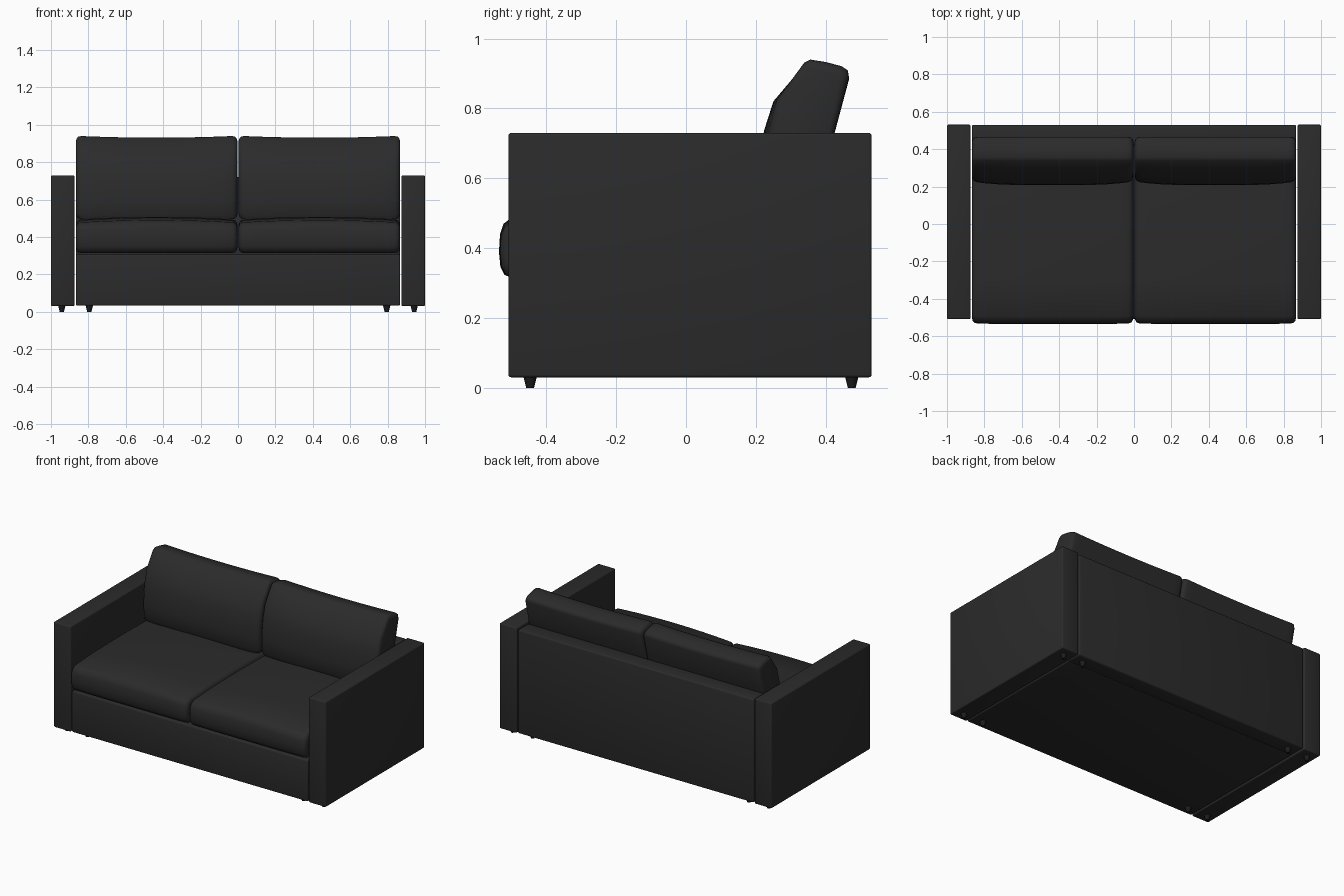
import bpy, bmesh
from mathutils import Vector

if "Cube" in bpy.data.objects:
    bpy.data.objects.remove(bpy.data.objects["Cube"])


def material(name, v):
    m = bpy.data.materials.new(name)
    m.diffuse_color = (v, v, v, 1)
    m.use_nodes = True
    m.node_tree.nodes["Principled BSDF"].inputs["Base Color"].default_value = m.diffuse_color
    return m


FABRIC = material("charcoal_fabric", 0.024)
DARK = material("dark_feet", 0.012)


def finish(bm, name, mat, smooth=40):
    bmesh.ops.recalc_face_normals(bm, faces=bm.faces)
    me = bpy.data.meshes.new(name)
    bm.to_mesh(me)
    bm.free()
    ob = bpy.data.objects.new(name, me)
    bpy.context.collection.objects.link(ob)
    me.materials.append(mat)
    bpy.ops.object.select_all(action='DESELECT')
    ob.select_set(True)
    bpy.context.view_layer.objects.active = ob
    bpy.ops.object.shade_smooth_by_angle(angle=smooth * 3.14159 / 180)
    return ob


def panel(name, lo, hi, r=0.008):
    """Upholstered box between two corners with softened edges."""
    bm = bmesh.new()
    bmesh.ops.create_cube(bm, size=1)
    lo, hi = Vector(lo), Vector(hi)
    for v in bm.verts:
        v.co = (lo + hi) / 2 + v.co * (hi - lo)
    bmesh.ops.bevel(bm, geom=bm.edges[:], offset=r, segments=3,
                    profile=0.5, affect='EDGES')
    return finish(bm, name, FABRIC)


def cushion(name, profile, x0, x1, lift, belly):
    """Loft a (y, z) profile along x, with rounded ends and a soft crown."""
    bm = bmesh.new()
    ys, zs = zip(*profile)
    cy, cz = (min(ys) + max(ys)) / 2, (min(zs) + max(zs)) / 2
    hy, hz = (max(ys) - min(ys)) / 2, (max(zs) - min(zs)) / 2
    ends = [(0, 0.026), (0.004, 0.013), (0.012, 0.004), (0.028, 0)]
    w = x1 - x0
    stations = [(x0 + a, d) for a, d in ends]
    stations += [(x0 + w * i / 12, 0) for i in range(1, 12)]
    stations += [(x1 - a, d) for a, d in reversed(ends)]
    rings = []
    for x, d in stations:
        u = 2 * (x - x0) / w - 1
        ring = []
        for y, z in profile:
            top = max(0, (z - cz) / hz)
            front = max(0, (cy - y) / hy)
            yy = cy + (y - cy) * (1 - d / hy) + belly * front * u ** 4
            zz = cz + (z - cz) * (1 - d / hz) + lift * top * (1 - u * u)
            ring.append(bm.verts.new((x, yy, zz)))
        rings.append(ring)
    n = len(profile)
    for a, b in zip(rings, rings[1:]):
        for i in range(n):
            j = (i + 1) % n
            bm.faces.new((a[i], a[j], b[j], b[i]))
    bm.faces.new(rings[0])
    bm.faces.new(rings[-1])
    return finish(bm, name, FABRIC, 50)


def foot(name, x, y):
    """Small tapered foot, narrow end on the floor."""
    bm = bmesh.new()
    bmesh.ops.create_cone(bm, cap_ends=True, segments=16, radius1=0.011,
                          radius2=0.021, depth=0.04)
    bmesh.ops.translate(bm, verts=bm.verts, vec=(x, y, 0.02))
    return finish(bm, name, DARK)


SEAT = [(-0.495, 0.314), (-0.519, 0.324), (-0.531, 0.348), (-0.535, 0.39),
        (-0.532, 0.435), (-0.522, 0.46), (-0.495, 0.477), (-0.3, 0.488),
        (0.0, 0.492), (0.25, 0.488), (0.39, 0.482), (0.408, 0.465),
        (0.41, 0.33), (0.395, 0.314)]
BACK = [(0.225, 0.495), (0.211, 0.52), (0.208, 0.6), (0.212, 0.68),
        (0.224, 0.74), (0.25, 0.825), (0.30, 0.885), (0.338, 0.932),
        (0.356, 0.941), (0.40, 0.934), (0.445, 0.922), (0.463, 0.91),
        (0.466, 0.89), (0.425, 0.73), (0.37, 0.51), (0.355, 0.495)]

# Frame: base, backrest
panel("base", (-0.867, -0.508, 0.033), (0.867, 0.425, 0.306))
panel("backrest", (-0.867, 0.42, 0.033), (0.867, 0.53, 0.722), 0.01)

# Mirrored sides: arms, cushions, feet
for s, side in ((-1, "left"), (1, "right")):
    xa, xb = sorted((s * 0.874, s * 1.0))
    panel(side + "_arm", (xa, -0.508, 0.031), (xb, 0.531, 0.73))
    xa, xb = sorted((s * 0.004, s * 0.866))
    cushion(side + "_seat_cushion", SEAT, xa, xb, 0.016, 0.004)
    cushion(side + "_back_cushion", BACK, xa, xb, -0.01, 0.02)
    for y, end in ((-0.446, "front"), (0.474, "back")):
        foot(f"{side}_{end}_arm_foot", s * 0.942, y)
        foot(f"{side}_{end}_base_foot", s * 0.795, y)
